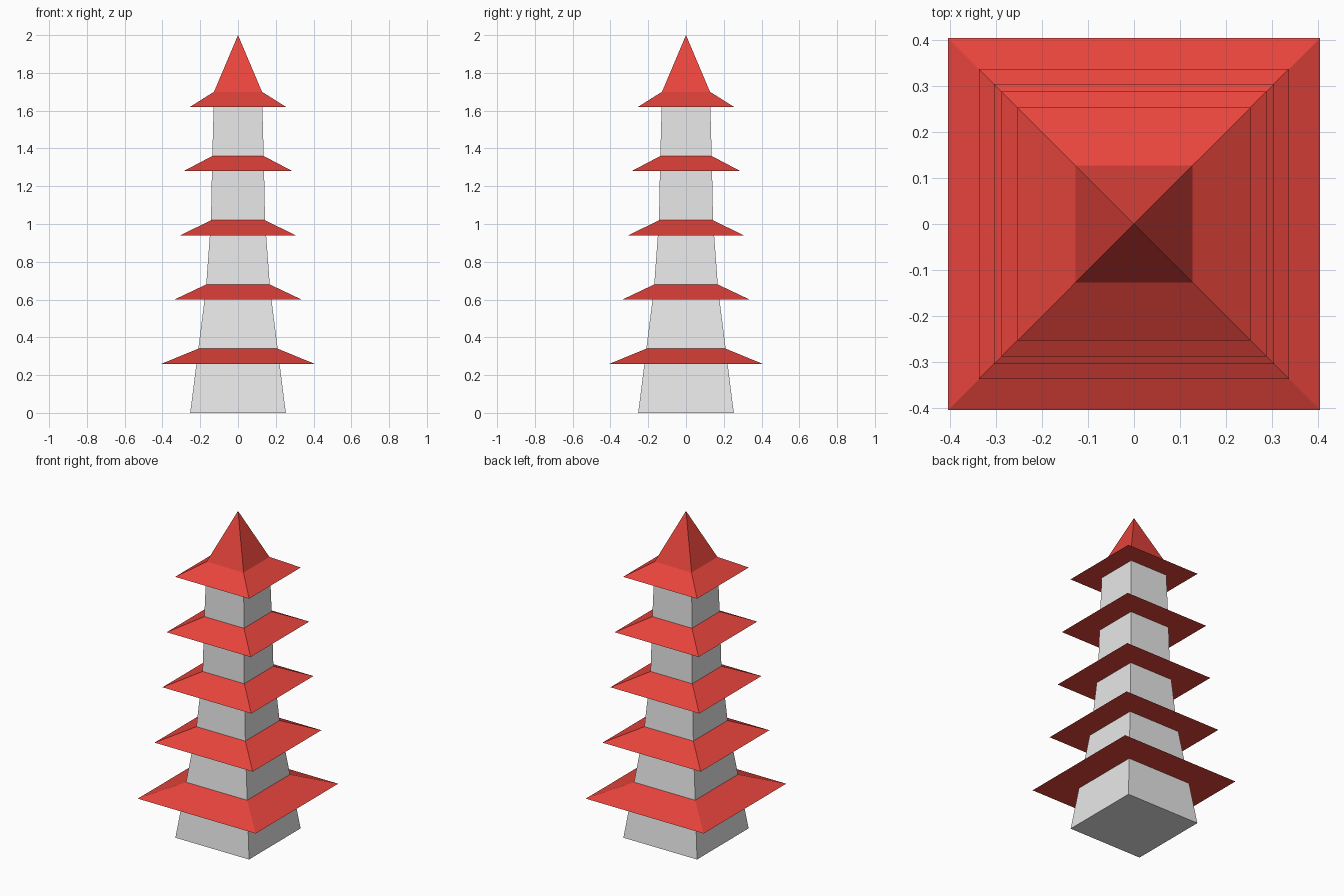
import bpy
import bmesh

if "Cube" in bpy.data.objects:
    bpy.data.objects.remove(bpy.data.objects["Cube"])


def make_material(name, rgb):
    mat = bpy.data.materials.new(name)
    mat.diffuse_color = (*rgb, 1.0)
    mat.use_nodes = True
    mat.node_tree.nodes["Principled BSDF"].inputs["Base Color"].default_value = mat.diffuse_color
    return mat


WALL = make_material("pale grey plaster", (0.8, 0.8, 0.8))
ROOF = make_material("red roof", (0.8, 0.058, 0.045))


def square_loft(name, rings, mat, cap_bottom=False, apex=None):
    """Skin square rings given as (half width, z), optionally ending in a point."""
    bm = bmesh.new()
    loops = [[bm.verts.new((sx * h, sy * h, z))
              for sx, sy in ((-1, -1), (1, -1), (1, 1), (-1, 1))]
             for h, z in rings]
    for a, b in zip(loops, loops[1:]):
        for i in range(4):
            j = (i + 1) % 4
            bm.faces.new((a[i], a[j], b[j], b[i]))
    if cap_bottom:
        bm.faces.new(loops[0][::-1])
    if apex is not None:
        tip = bm.verts.new((0, 0, apex))
        for i in range(4):
            bm.faces.new((loops[-1][i], loops[-1][(i + 1) % 4], tip))
    mesh = bpy.data.meshes.new(name)
    bm.to_mesh(mesh)
    bm.free()
    mesh.materials.append(mat)
    obj = bpy.data.objects.new(name, mesh)
    bpy.context.collection.objects.link(obj)


# Each storey: eave half width, wall half width at the eave, roof top half width
storeys = [(0.405, 0.220, 0.210),
           (0.337, 0.177, 0.168),
           (0.305, 0.149, 0.143),
           (0.288, 0.138, 0.136),
           (0.254, 0.129, 0.127)]
floor_half, floor_z = 0.253, 0.0

for n, (eave, wall, top) in enumerate(storeys, 1):
    eave_z, top_z = 0.34 * n - 0.08, 0.34 * n
    last = n == len(storeys)
    # Tapered wall below the eave
    square_loft(f"storey_wall_{n}", [(floor_half, floor_z), (wall, eave_z)],
                WALL, cap_bottom=(n == 1))
    # Flat underside, sloping eave, and the spire on the top roof
    square_loft(f"roof_{n}", [(wall, eave_z), (eave, eave_z), (top, top_z)],
                ROOF, apex=2.0 if last else None)
    floor_half, floor_z = top, top_z
